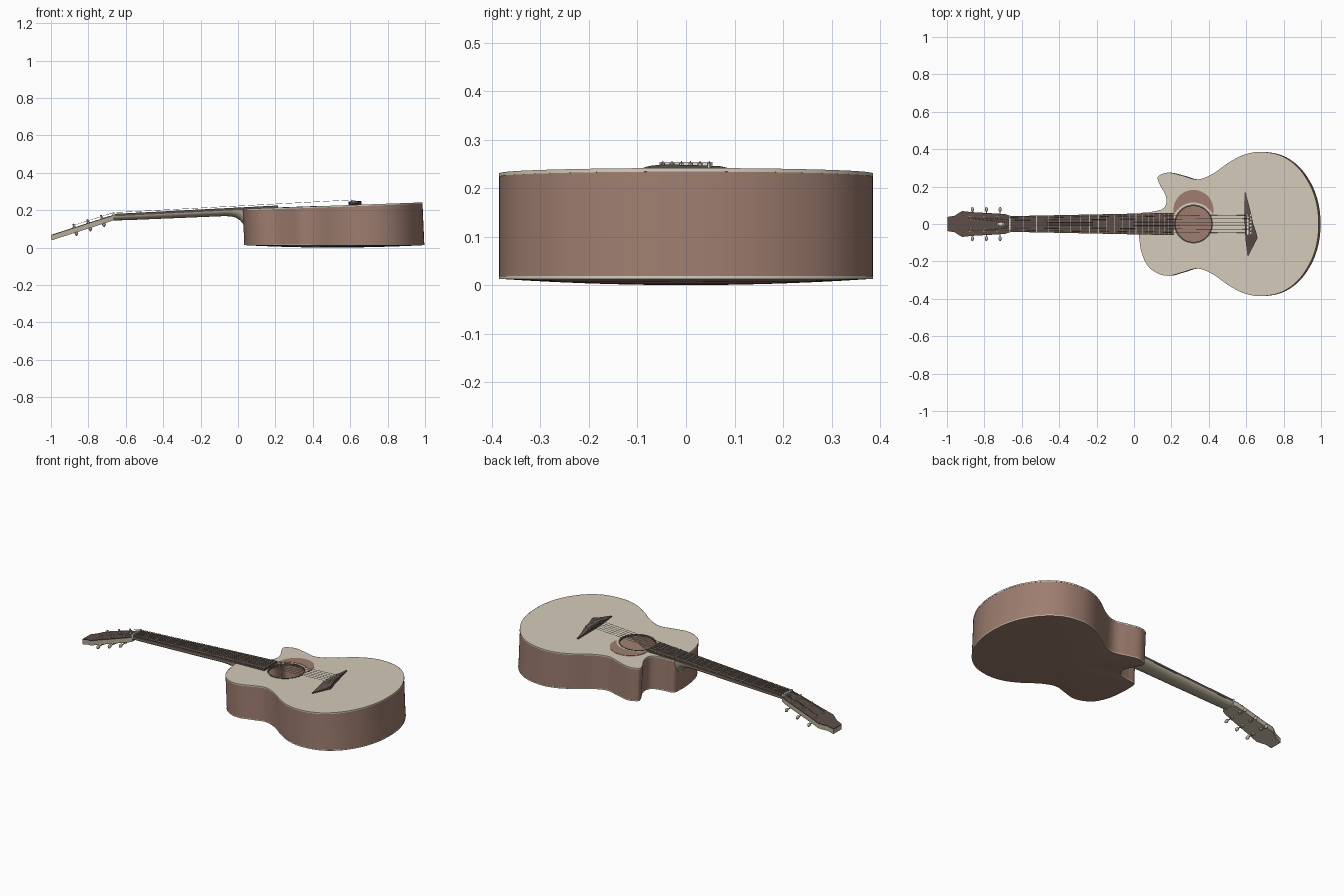
import bpy, bmesh
from math import sin, cos, pi
from mathutils import Vector

if "Cube" in bpy.data.objects:
    bpy.data.objects.remove(bpy.data.objects["Cube"])


def material(name, rgb):
    m = bpy.data.materials.new(name)
    m.diffuse_color = (*rgb, 1)
    m.use_nodes = True
    m.node_tree.nodes["Principled BSDF"].inputs["Base Color"].default_value = m.diffuse_color
    return m


CREAM = material("pale_wood", (0.66, 0.60, 0.49))
BROWN = material("red_wood", (0.34, 0.205, 0.16))
DARK = material("dark_wood", (0.11, 0.075, 0.065))
NECK = material("neck_wood", (0.47, 0.42, 0.32))
IVORY = material("ivory", (0.8, 0.78, 0.7))
METAL = material("metal", (0.5, 0.47, 0.38))


def finish(name, bm, mat, normals=True):
    if normals:
        bmesh.ops.recalc_face_normals(bm, faces=bm.faces[:])
    me = bpy.data.meshes.new(name)
    bm.to_mesh(me)
    bm.free()
    me.materials.append(mat)
    ob = bpy.data.objects.new(name, me)
    bpy.context.collection.objects.link(ob)
    bpy.ops.object.select_all(action='DESELECT')
    ob.select_set(True)
    bpy.context.view_layer.objects.active = ob
    bpy.ops.object.shade_smooth_by_angle(angle=0.6)
    return ob


def loft(name, rings, mat, caps=True, loop=False):
    bm = bmesh.new()
    vs = [[bm.verts.new(p) for p in r] for r in rings]
    n = len(vs[0])
    for a, b in zip(vs, vs[1:] + (vs[:1] if loop else [])):
        for i in range(n):
            j = (i + 1) % n
            bm.faces.new((a[i], a[j], b[j], b[i]))
    if caps and not loop:
        bm.faces.new(vs[0])
        bm.faces.new(vs[-1])
    return finish(name, bm, mat)


def prism(name, outline, zfun, lo, hi, mat):
    """Flat outline laid on the slope zfun(x), from lo to hi above it."""
    return loft(name, [[(x, y, zfun(x) + h) for x, y in outline] for h in (lo, hi)], mat)


def rod(name, p, q, r, mat, n=10):
    p, q = Vector(p), Vector(q)
    rot = (q - p).to_track_quat('Z', 'Y')
    circ = [rot @ Vector((r * cos(2 * pi * i / n), r * sin(2 * pi * i / n), 0)) for i in range(n)]
    return loft(name, [[p + c for c in circ], [q + c for c in circ]], mat)


def smooth_loop(pts, steps=6):
    """Closed Catmull-Rom curve through the points."""
    out, n = [], len(pts)
    for i in range(n):
        a, b, c, d = (Vector(pts[(i + k) % n]) for k in (-1, 0, 1, 2))
        for s in range(steps):
            t = s / steps
            out.append(tuple(0.5 * (2 * b + (c - a) * t + (2 * a - 5 * b + 4 * c - d) * t * t
                                    + (3 * b - a - 3 * c + d) * t ** 3)))
    return out


def top_z(x):      # soundboard slope
    return 0.205 + 0.036 * x


def board_z(x):    # fingerboard surface
    return 0.18 + 0.051 * (x + 0.665)


def head_z(x):     # headstock face
    return 0.175 + 0.32 * (x + 0.665)


# Body outline with a cutaway on the +y side
bout = [(.27, .258), (.35, .238), (.43, .267), (.52, .33), (.6, .37), (.69, .385), (.8, .363),
        (.89, .298), (.955, .2), (.988, .1)]
lower = [(.035, 0), (.037, -.06), (.05, -.15), (.085, -.225), (.14, -.265), (.2, -.276)]
horn = [(.2, .274), (.155, .264), (.136, .245), (.15, .207), (.178, .155), (.183, .11),
        (.16, .079), (.1, .064), (.045, .055)]
outline = smooth_loop(lower + [(x, -y) for x, y in bout] + [(.997, 0)] + bout[::-1] + horn)
HOLE = (0.318, 0.0)


def body_ring(h, low=False, grow=1.0):
    ring = []
    for x, y in outline:
        x, y = .5 + (x - .5) * grow, y * grow
        z = .013 + h if low else top_z(x) + h
        ring.append((x - .045 * z, y, z))
    return ring


def circle(r, z=0.0, n=48):
    return [(HOLE[0] + r * cos(2 * pi * i / n), r * sin(2 * pi * i / n),
             top_z(HOLE[0] + r * cos(2 * pi * i / n)) + z) for i in range(n)]


# Sides and edge bindings
loft("body_sides", [body_ring(0, True), body_ring(-.001)], BROWN, caps=False)
loft("top_binding", [body_ring(-.007, grow=g) for g in (.995, 1.002)]
     + [body_ring(.0004, grow=g) for g in (1.002, .995)], CREAM, loop=True)
loft("back_binding", [body_ring(-.0004, True, g) for g in (.995, 1.002)]
     + [body_ring(.006, True, g) for g in (1.002, .995)], CREAM, loop=True)

# Soundboard with an open sound hole
bm = bmesh.new()
edges = []
for ring in (body_ring(0), circle(.097)):
    vs = [bm.verts.new(p) for p in ring]
    edges += [bm.edges.new((vs[i - 1], vs[i])) for i in range(len(vs))]
bmesh.ops.triangle_fill(bm, edges=edges, use_beauty=True)
for f in bm.faces:
    f.normal_update()
    if f.normal.z < 0:
        f.normal_flip()
finish("soundboard", bm, CREAM, normals=False)
loft("sound_hole_edge", [circle(.097, 0), circle(.097, -.01)], DARK, caps=False)
loft("rosette", [circle(.096, -.002), circle(.096, .001), circle(.104, .001), circle(.104, -.002)],
     DARK, loop=True)

# Gently domed back
loft("back", [[(.5 + (x - .5) * s, y * s, .013 * s * s) for x, y, z in body_ring(0, True)]
              for s in (1, .85, .7, .5, .3, .1)], BROWN, caps=False)
loft("back_centre", [[(.5 + (x - .5) * .1, y * .1, h) for x, y, z in body_ring(0, True)]
                     for h in (.0001, .0012)], BROWN)

# Crescent pickguard
arc_a = [(.318 + .107 * cos(a), .075 + .107 * sin(a))
         for a in (-.245 + (pi + .49) * i / 24 for i in range(25))]
arc_b = [(.318 + .115 * cos(a), .115 * sin(a))
         for a in (pi - .46 - (pi - .92) * i / 20 for i in range(21))]
prism("pickguard", arc_a + arc_b, top_z, -.001, .002, BROWN)

# Bridge: low pointed wings and a raised middle
sections = [(.168, .591, .599, .005), (.11, .592, .612, .009), (.07, .592, .622, .018),
            (0, .592, .638, .020), (-.05, .594, .655, .020), (-.075, .596, .66, .017),
            (-.1, .598, .647, .010), (-.17, .606, .613, .005)]
loft("bridge", [[(a, y, top_z(a) - .001), (a, y, top_z(a) + h), (b, y, top_z(b) + h),
                 (b, y, top_z(b) - .001)] for y, a, b, h in sections], DARK)
prism("saddle", [(.604, -.055), (.612, -.055), (.612, .055), (.604, .055)], top_z, .015, .027, IVORY)

# Neck with a curved heel running into the body
neck = [(-.68, .042, .022), (-.6, .043, .025), (-.3, .049, .028), (-.07, .053, .03),
        (-.035, .054, .034), (-.01, .054, .042), (.012, .055, .058), (.03, .055, .082),
        (.045, .055, .11), (.07, .05, .11)]
loft("neck", [[(x, w * cos(pi * i / 16), board_z(x) - .012 - d * sin(pi * i / 16))
               for i in range(17)] for x, w, d in neck], NECK)

# Fingerboard, frets and position dots
def board_w(x):
    return .042 + .018 * (x + .66) / .87


prism("fingerboard", [(-.66, -.042), (.215, -.06), (.215, .06), (-.66, .042)], board_z, -.013, 0, DARK)
fret_x = [-.66 + 1.27 * (1 - 2 ** (-n / 12)) for n in range(21)]
for x in fret_x[1:]:
    w = board_w(x)
    prism("fret", [(x - .0018, -w), (x + .0018, -w), (x + .0018, w), (x - .0018, w)],
          board_z, -.001, .002, METAL)
prism("nut", [(-.672, -.043), (-.66, -.043), (-.66, .043), (-.672, .043)], board_z, -.015, .006, IVORY)

# Headstock with a dark face plate and a small diamond inlay
half = [(-.663, .044), (-.685, .052), (-.75, .057), (-.86, .063), (-.918, .069), (-.935, .06),
        (-.96, .044), (-.997, .038)]
shape = half + [(x, -y) for x, y in half[::-1]]
prism("headstock", shape, head_z, -.03, -.005, NECK)
prism("head_plate", shape, head_z, -.005, 0, DARK)
prism("head_inlay", [(-.735, 0), (-.715, .006), (-.69, 0), (-.715, -.006)], head_z, -.001, .001, IVORY)
prism("head_inlay", [(-.718, -.018), (-.708, 0), (-.718, .018), (-.703, 0)], head_z, -.001, .001, IVORY)

# Tuners, strings and bridge pins
up = Vector((-.305, 0, .952))
for k in range(6):
    s = 1 if k < 3 else -1
    x = (-.875, -.8, -.727)[2 - k if k < 3 else k - 3] if k < 3 else (-.875, -.8, -.727)[k - 3]
    face = Vector((x, s * .033, head_z(x)))
    rod("tuner_post", face - up * .03, face + up * .02, .005, METAL)
    rod("tuner_collar", face, face + up * .004, .009, METAL, 12)
    low = face - up * .036
    rod("tuner_gear", low - up * .003, low + up * .008, .009, METAL, 12)
    rod("tuner_shaft", low, low + Vector((0, s * .045, 0)), .003, METAL, 8)
    bm = bmesh.new()
    bmesh.ops.create_uvsphere(bm, u_segments=16, v_segments=10, radius=1)
    bmesh.ops.scale(bm, vec=(.008, .014, .011), verts=bm.verts)
    bmesh.ops.translate(bm, vec=low + Vector((0, s * .045, 0)), verts=bm.verts)
    finish("tuner_knob", bm, METAL)
    # outer strings go to the posts nearest the nut
    t = k if k < 3 else 8 - k
    yn, yb = .034 - .0136 * t, .048 - .0192 * t
    nut_p, sad_p = (-.666, yn, .187), (.608, yb, top_z(.608) + .028)
    pin = Vector((.624, yb, top_z(.624) + .02))
    rod("string", nut_p, sad_p, .0011, METAL, 6)
    rod("string_head", face + up * .012, nut_p, .0011, METAL, 6)
    rod("string_end", sad_p, pin, .0011, METAL, 6)
    rod("bridge_pin", pin - Vector((0, 0, .005)), pin + Vector((0, 0, .004)), .005, IVORY)
